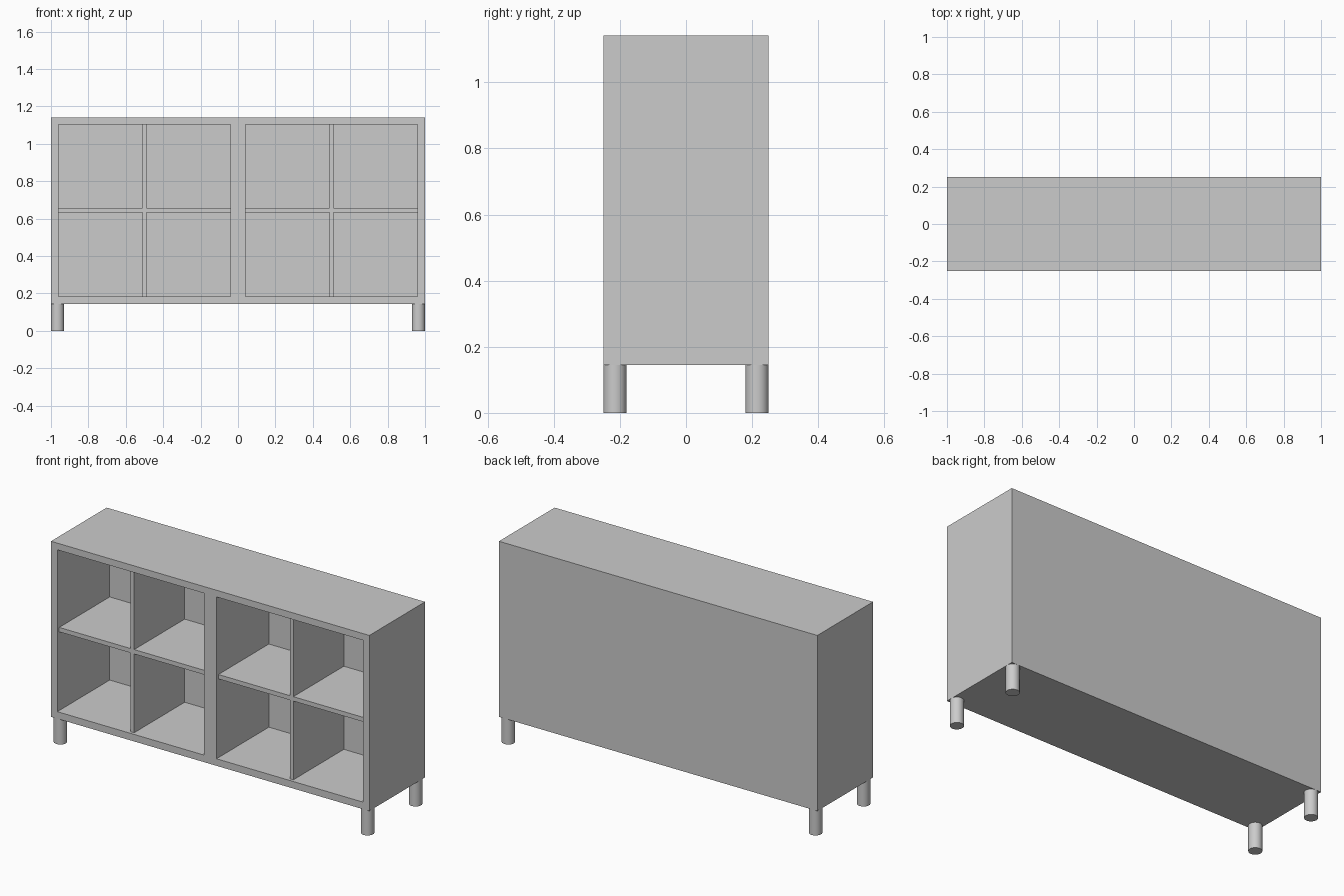
import bpy

if "Cube" in bpy.data.objects:
    bpy.data.objects.remove(bpy.data.objects["Cube"])

Z0, Z1 = 0.145, 1.142          # cabinet bottom and top
IN_Z0, IN_Z1 = 0.185, 1.104    # opening bottom and top
BACK_Y = 0.22                  # inner face of the back panel
FRONT_Y = -0.233               # recessed front of shelves and dividers
SHELF = (0.632, 0.657)


def box(name, x, y, z):
    """Box from (min, max) ranges."""
    bpy.ops.mesh.primitive_cube_add(size=1, location=[(a + b) / 2 for a, b in (x, y, z)])
    ob = bpy.context.object
    ob.name = name
    ob.scale = [b - a for a, b in (x, y, z)]
    bpy.ops.object.transform_apply(location=False, rotation=False, scale=True)
    return ob


# Cabinet body with two square compartments cut into the front
body = box("cabinet_body", (-1, 1), (-0.25, 0.25), (Z0, Z1))
for cx in (-0.5, 0.5):
    cutter = box("compartment_cutter", (cx - 0.46, cx + 0.46), (-0.4, BACK_Y), (IN_Z0, IN_Z1))
    cutter.hide_render = True
    mod = body.modifiers.new("compartment", 'BOOLEAN')
    mod.operation = 'DIFFERENCE'
    mod.solver = 'EXACT'
    mod.object = cutter
    bpy.context.view_layer.objects.active = body
    bpy.ops.object.modifier_apply(modifier=mod.name)
    bpy.data.objects.remove(cutter)

# Shelf and upright dividers in each compartment
for side, cx in (("left", -0.5), ("right", 0.5)):
    depth = (FRONT_Y, BACK_Y)
    box(f"{side}_shelf", (cx - 0.46, cx + 0.46), depth, SHELF)
    upright = (cx - 0.011, cx + 0.011)
    box(f"{side}_lower_divider", upright, depth, (IN_Z0, SHELF[0]))
    box(f"{side}_upper_divider", upright, depth, (SHELF[1], IN_Z1))

# Round legs at the corners
for side, x in (("left", -0.965), ("right", 0.965)):
    for end, y in (("front", -0.215), ("back", 0.215)):
        bpy.ops.mesh.primitive_cylinder_add(vertices=48, radius=0.035, depth=Z0, location=(x, y, Z0 / 2))
        bpy.context.object.name = f"{end}_{side}_leg"
        bpy.ops.object.shade_smooth_by_angle()
